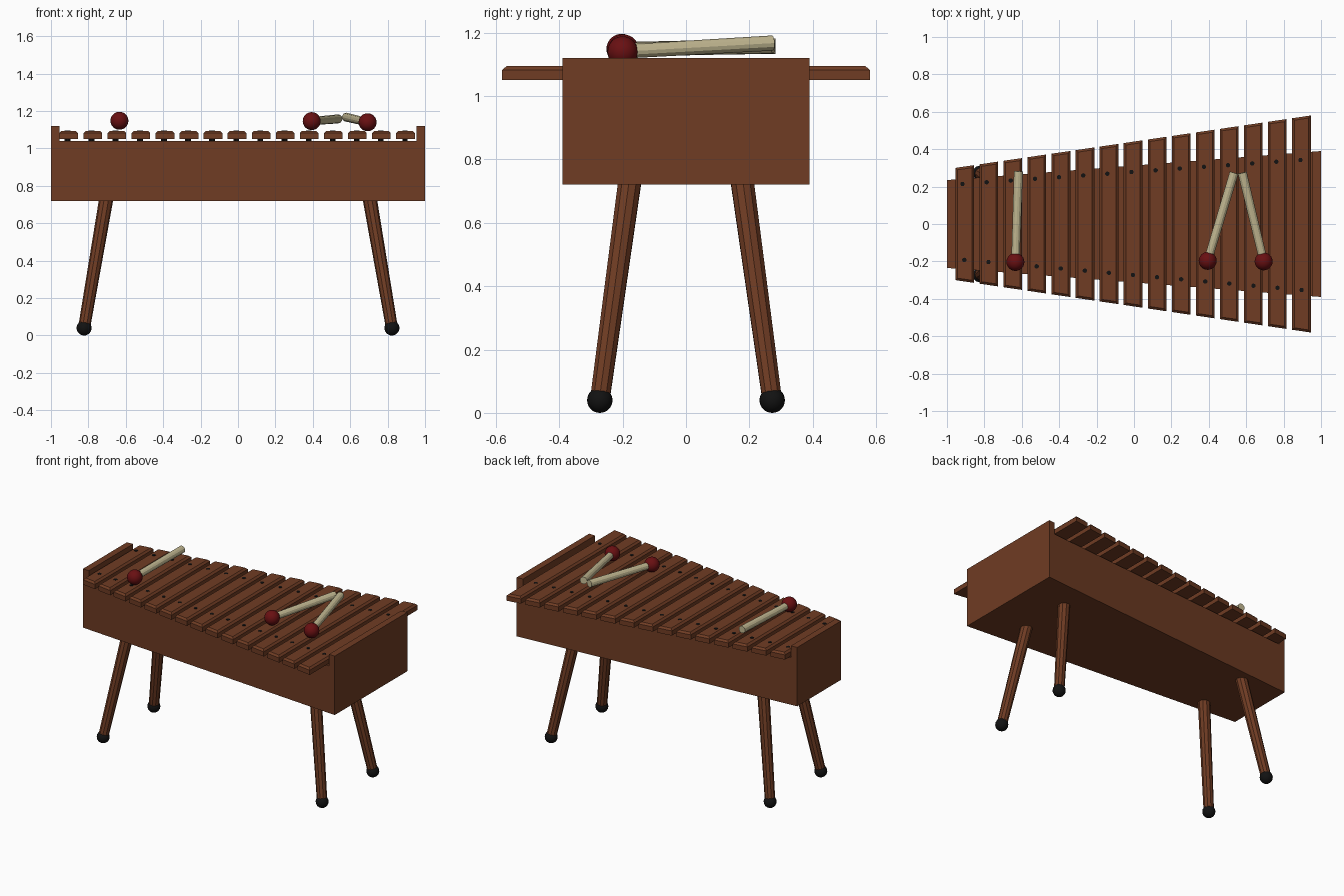
import bpy, bmesh
from mathutils import Vector, Matrix

if "Cube" in bpy.data.objects:
    bpy.data.objects.remove(bpy.data.objects["Cube"])


def material(name, rgb):
    m = bpy.data.materials.new(name)
    m.diffuse_color = (*rgb, 1)
    m.use_nodes = True
    m.node_tree.nodes["Principled BSDF"].inputs["Base Color"].default_value = m.diffuse_color
    return m


WOOD = material("brown wood", (0.160, 0.045, 0.017))
STICK = material("pale wood", (0.53, 0.47, 0.28))
RED = material("dark red", (0.14, 0.005, 0.006))
BLACK = material("black", (0.006, 0.006, 0.006))


def finish(bm, name, mat, smooth=False):
    bmesh.ops.recalc_face_normals(bm, faces=bm.faces[:])
    for f in bm.faces:
        f.smooth = smooth
    mesh = bpy.data.meshes.new(name)
    bm.to_mesh(mesh)
    bm.free()
    mesh.materials.append(mat)
    ob = bpy.data.objects.new(name, mesh)
    bpy.context.collection.objects.link(ob)
    return ob


def rod(name, a, b, ra, rb, mat, sides=12):
    """Tapered flat-sided rod from point a to point b."""
    a, b = Vector(a), Vector(b)
    d = b - a
    rot = d.to_track_quat('Z', 'Y').to_matrix().to_4x4()
    bm = bmesh.new()
    bmesh.ops.create_cone(bm, cap_ends=True, segments=sides, radius1=ra, radius2=rb,
                          depth=d.length, matrix=Matrix.Translation((a + b) / 2) @ rot)
    return finish(bm, name, mat)


def ball(name, centre, r, mat):
    bm = bmesh.new()
    bmesh.ops.create_uvsphere(bm, u_segments=24, v_segments=16, radius=r,
                              matrix=Matrix.Translation(centre))
    return finish(bm, name, mat, True)


# Tapered resonator box with raised ends: U profile, depth grows with x
profile = [(-1, 0.72), (1, 0.72), (1, 1.12), (0.955, 1.12),
           (0.955, 1.04), (-0.955, 1.04), (-0.955, 1.12), (-1, 1.12)]
bm = bmesh.new()
rings = [[bm.verts.new((x, s * (0.3125 + 0.0775 * x), z)) for x, z in profile]
         for s in (-1, 1)]
bm.faces.new(rings[0])
bm.faces.new(rings[1])
for i in range(8):
    j = (i + 1) % 8
    bm.faces.new((rings[0][i], rings[0][j], rings[1][j], rings[1][i]))
finish(bm, "resonator_box", WOOD)

# Fifteen key bars with slanted ends, chamfered tops and two pins each
for k in range(15):
    t = k / 14
    cx = -0.905 + 1.8 * t
    x0, x1 = cx - 0.05, cx + 0.05
    h0, h1 = (0.30 + 0.1474 * (x + 0.955) for x in (x0, x1))
    outline = [(x0, -h0), (x1, -h1), (x1, h1), (x0, h0)]
    bm = bmesh.new()
    face = bm.faces.new([bm.verts.new((x, y, 1.05)) for x, y in outline])
    ext = bmesh.ops.extrude_face_region(bm, geom=[face])
    for v in ext["geom"]:
        if isinstance(v, bmesh.types.BMVert):
            v.co.z = 1.094
    top = [e for e in bm.edges if all(v.co.z > 1.09 for v in e.verts)]
    bmesh.ops.bevel(bm, geom=top, offset=0.012, segments=1, affect='EDGES')
    finish(bm, f"key_bar_{k + 1}", WOOD)
    for label, x, y in (("back", -0.917 + 1.807 * t, 0.214 + 0.128 * t),
                        ("front", -0.907 + 1.803 * t, -0.192 - 0.161 * t)):
        rod(f"{label}_pin_{k + 1}", (x, y, 1.03), (x, y, 1.096), 0.012, 0.012, BLACK, 10)

# Splayed legs with round feet
for sx, side in ((-1, "left"), (1, "right")):
    for sy, end in ((-1, "front"), (1, "back")):
        foot = Vector((sx * 0.823, sy * 0.272, 0.04))
        hip = Vector((sx * 0.703, sy * 0.176, 0.74))
        rod(f"{end}_{side}_leg", foot, hip, 0.032, 0.038, WOOD, 10)
        ball(f"{end}_{side}_foot", foot, 0.04, BLACK)

# Three mallets lying on the bars
mallets = [((-0.634, -0.203, 1.148), (-0.618, 0.282, 1.157)),
           ((0.394, -0.197, 1.146), (0.535, 0.274, 1.158)),
           ((0.693, -0.200, 1.140), (0.579, 0.274, 1.167))]
for i, (head, tail) in enumerate(mallets, 1):
    rod(f"mallet_stick_{i}", head, tail, 0.022, 0.024, STICK)
    ball(f"mallet_head_{i}", head, 0.048, RED)
